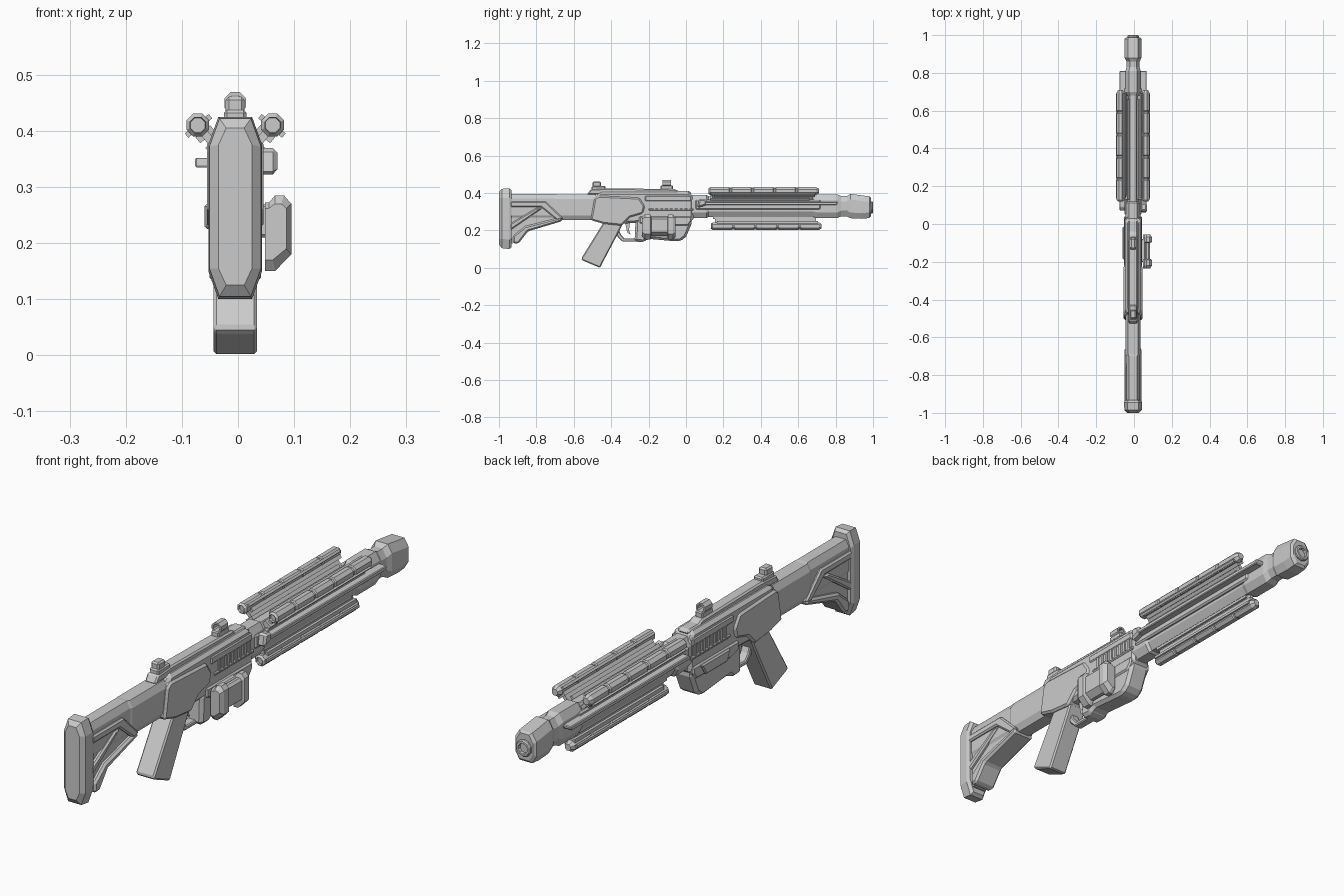
import bpy, bmesh, math

CX = -0.005          # gun centreline
BZ = 0.328           # barrel axis height


def finish(name, bm, bevel=0.0):
    bmesh.ops.recalc_face_normals(bm, faces=bm.faces)
    me = bpy.data.meshes.new(name)
    bm.to_mesh(me)
    bm.free()
    ob = bpy.data.objects.new(name, me)
    bpy.context.collection.objects.link(ob)
    if bevel:
        m = ob.modifiers.new("Bevel", 'BEVEL')
        m.width, m.segments = bevel, 1
        m.limit_method, m.angle_limit = 'ANGLE', math.radians(35)
    return ob


def loft(name, rings, closed=False):
    """Bridge equal-sized point rings; cap the ends, or join last to first."""
    bm = bmesh.new()
    vs = [[bm.verts.new(p) for p in r] for r in rings]
    n = len(rings[0])
    pairs = list(zip(vs, vs[1:])) + ([(vs[-1], vs[0])] if closed else [])
    for a, b in pairs:
        for i in range(n):
            j = (i + 1) % n
            bm.faces.new((a[i], a[j], b[j], b[i]))
    if not closed:
        bm.faces.new(vs[0])
        bm.faces.new(vs[-1])
    return finish(name, bm)


def oct_ring(y, hx, z0, z1, cx, cz):
    """Chamfered rectangle across the gun at y."""
    q = [(-hx, z0 + cz), (-hx + cx, z0), (hx - cx, z0), (hx, z0 + cz),
         (hx, z1 - cz), (hx - cx, z1), (-hx + cx, z1), (-hx, z1 - cz)]
    return [(CX + x, y, z) for x, z in q]


def round_ring(y, x, z, r, n=8):
    return [(x + r * math.cos((i + .5) * math.tau / n), y,
             z + r * math.sin((i + .5) * math.tau / n)) for i in range(n)]


def prism(name, pts, x0, x1, bevel=0.0):
    """Side profile in (y, z) extruded across x."""
    bm = bmesh.new()
    a = [bm.verts.new((x0, y, z)) for y, z in pts]
    b = [bm.verts.new((x1, y, z)) for y, z in pts]
    bm.faces.new(a)
    bm.faces.new(b)
    for i in range(len(pts)):
        j = (i + 1) % len(pts)
        bm.faces.new((a[i], a[j], b[j], b[i]))
    return finish(name, bm, bevel)


def slab(name, pts, half, bevel=0.0):
    return prism(name, pts, CX - half, CX + half, bevel)


def rect(y0, y1, z0, z1):
    return [(y0, z0), (y1, z0), (y1, z1), (y0, z1)]


# Shoulder stock
loft("butt_plate", [oct_ring(-1.0, .030, .125, .405, .014, .03),
                    oct_ring(-.985, .046, .105, .422, .018, .05),
                    oct_ring(-.945, .048, .10, .425, .018, .05),
                    oct_ring(-.932, .042, .11, .415, .018, .05)])
loft("stock_beam", [oct_ring(y, hx, .255, zt, .014, .025) for y, hx, zt in
                    [(-.94, .036, .395), (-.70, .036, .395), (-.69, .040, .393), (-.48, .040, .393)]])
slab("stock_web", [(-.94, .34), (-.74, .34), (-.66, .26), (-.85, .20), (-.925, .13), (-.94, .13)], .030)
slab("stock_upper_brace", [(-.94, .355), (-.75, .355), (-.655, .262), (-.69, .255),
                           (-.775, .325), (-.94, .325)], .046, .006)
slab("stock_diagonal_brace", [(-.94, .20), (-.94, .235), (-.80, .32), (-.765, .32)], .044, .006)
slab("stock_lower_brace", [(-.925, .13), (-.895, .13), (-.845, .195), (-.66, .25), (-.665, .272),
                           (-.86, .222), (-.925, .17)], .046, .008)

# Receiver
slab("receiver_core", [(-.50, .26), (-.50, .36), (-.46, .405), (.02, .405), (.04, .37), (.04, .25),
                       (-.40, .235)], .042, .012)
slab("receiver_side_panel", [(-.51, .255), (-.49, .37), (-.47, .385), (-.25, .375), (-.22, .33),
                             (-.23, .29), (-.30, .27), (-.345, .225), (-.44, .235)], .050, .008)
slab("receiver_upper_panel", rect(-.22, .03, .355, .385), .046, .005)
slab("vent_rail", rect(-.20, .04, .305, .318), .047, .004)
for i in range(8):
    y = -.175 + i * .026
    slab(f"vent_rib_{i}", rect(y, y + .012, .315, .357), .046)
slab("top_rail", [(-.53, .39), (-.51, .42), (-.42, .425), (-.40, .425), (-.06, .42), (-.04, .41),
                  (.02, .41), (.03, .395)], .024, .006)

# Grip and trigger group
slab("grip", [(-.43, .26), (-.56, .05), (-.555, .04), (-.46, .0), (-.36, .19), (-.33, .25)], .039, .014)
slab("trigger_guard", [(-.395, .24), (-.365, .165), (-.34, .14), (-.25, .14), (-.25, .157),
                       (-.33, .157), (-.348, .178), (-.372, .24)], .018, .004)
slab("trigger", [(-.325, .24), (-.30, .24), (-.305, .20), (-.295, .175), (-.315, .19)], .008)

# Lower housing with side-mounted cell
slab("lower_housing", [(-.27, .25), (-.275, .14), (-.225, .137), (-.205, .155), (-.06, .142),
                       (-.03, .142), (.0, .165), (.03, .235), (.03, .275), (-.22, .29)], .042, .012)
slab("housing_band", [(-.25, .275), (-.25, .24), (-.20, .225), (.01, .225), (.03, .25), (.03, .275)], .048, .006)
prism("left_housing_pad", [(-.19, .27), (-.17, .225), (-.04, .225), (-.01, .27)], -.060, -.03, .005)
cell = [(.048, .15), (.066, .15), (.095, .18), (.095, .27), (.082, .285), (.066, .285), (.055, .272),
        (.048, .272)]
inner = [(.048, .17), (.062, .17), (.086, .19), (.086, .262), (.077, .27), (.066, .27), (.055, .262),
         (.048, .262)]
loft("side_cell", [[(x, y, z) for x, z in s] for y, s in
                   [(-.235, inner), (-.22, cell), (-.19, cell), (-.185, inner), (-.10, inner),
                    (-.095, cell), (-.07, cell), (-.055, inner)]])
prism("cell_mount", rect(-.20, -.08, .21, .27), .03, .06, .005)

# Sights
slab("rear_sight_base", rect(-.505, -.43, .41, .437), .020, .005)
slab("rear_sight", rect(-.50, -.455, .43, .461), .017, .006)
slab("front_sight_base", rect(-.135, -.07, .41, .440), .016, .004)
loft("front_sight_ring", [round_ring(-.125, CX, .450, .021), round_ring(-.08, CX, .450, .021),
                          round_ring(-.08, CX, .450, .014), round_ring(-.125, CX, .450, .014)], True)

# Barrel shroud and muzzle
loft("barrel_shroud", [oct_ring(y, hx, z0, z1, .018, .03) for y, hx, z0, z1 in
                       [(.0, .036, .27, .385), (.03, .040, .265, .39), (.11, .040, .265, .39),
                        (.12, .034, .272, .382), (.68, .034, .272, .382), (.70, .040, .266, .392),
                        (.81, .040, .266, .392), (.83, .035, .275, .383), (.86, .035, .275, .383),
                        (.88, .044, .265, .395), (.94, .045, .262, .387), (.98, .045, .266, .382),
                        (.988, .036, .275, .375)]])
loft("muzzle_ring", [round_ring(y, CX, .322, r, 10) for y, r in
                     [(.97, .032), (.995, .032), (1.0, .028), (1.0, .020), (.975, .018)]])

# Side fins along the barrel
for s, side in ((-1, "left"), (1, "right")):
    prism(side + "_fin", [(.07, .335), (.80, .335), (.81, .342), (.81, .352), (.09, .352)],
          CX + s * .03, CX + s * .072, .003)
    prism(side + "_fin_root", rect(.05, .72, .312, .364), CX + s * .028, CX + s * .046, .006)
prism("charging_handle", [(.06, .32), (.11, .335), (.11, .365), (.07, .37)], .035, .070, .008)


# Three outer coolant tubes, each on a radial web with two guide strips
def radial_bar(name, angle, r0, r1, half, offset, y0, y1):
    c, s = math.cos(angle), math.sin(angle)
    sec = [(r0, offset - half), (r1, offset - half), (r1, offset + half), (r0, offset + half)]
    loft(name, [[(CX + r * c - t * s, y, BZ + r * s + t * c) for r, t in sec] for y in (y0, y1)])


for name, deg, shift in (("right_tube", 51, 0), ("left_tube", 129, 0), ("lower_tube", 270, .015)):
    a = math.radians(deg)
    x, z = CX + .106 * math.cos(a), BZ + .106 * math.sin(a)
    y0, y1 = .12 + shift, .71 + shift
    prof = [(y0, .017), (y0 + .008, .022)]
    for i in range(1, 5):                      # grooves between segments
        g = y0 + (y1 - y0) * i / 5
        prof += [(g - .008, .022), (g - .004, .018), (g + .004, .018), (g + .008, .022)]
    prof += [(y1 - .015, .022), (y1, .013)]
    # recessed rear end
    prof = [(y0 + .012, .014), (y0, .015)] + prof[1:]
    loft(name, [round_ring(y, x, z, r) for y, r in prof])
    radial_bar(name + "_web", a, .02, .095, .007, 0, y0 + .02, y1 - .03)
    radial_bar(name + "_foot", a, .03, .066, .015, 0, y0 + .01, y1 - .05)
    radial_bar(name + "_saddle", a, .078, .092, .017, 0, y0 + .03, y1 - .02)
    for k, off in enumerate((-.023, .023)):
        radial_bar(f"{name}_strip_{k}", a, .099, .109, .0045, off, y0 + .015, y1 - .02)
